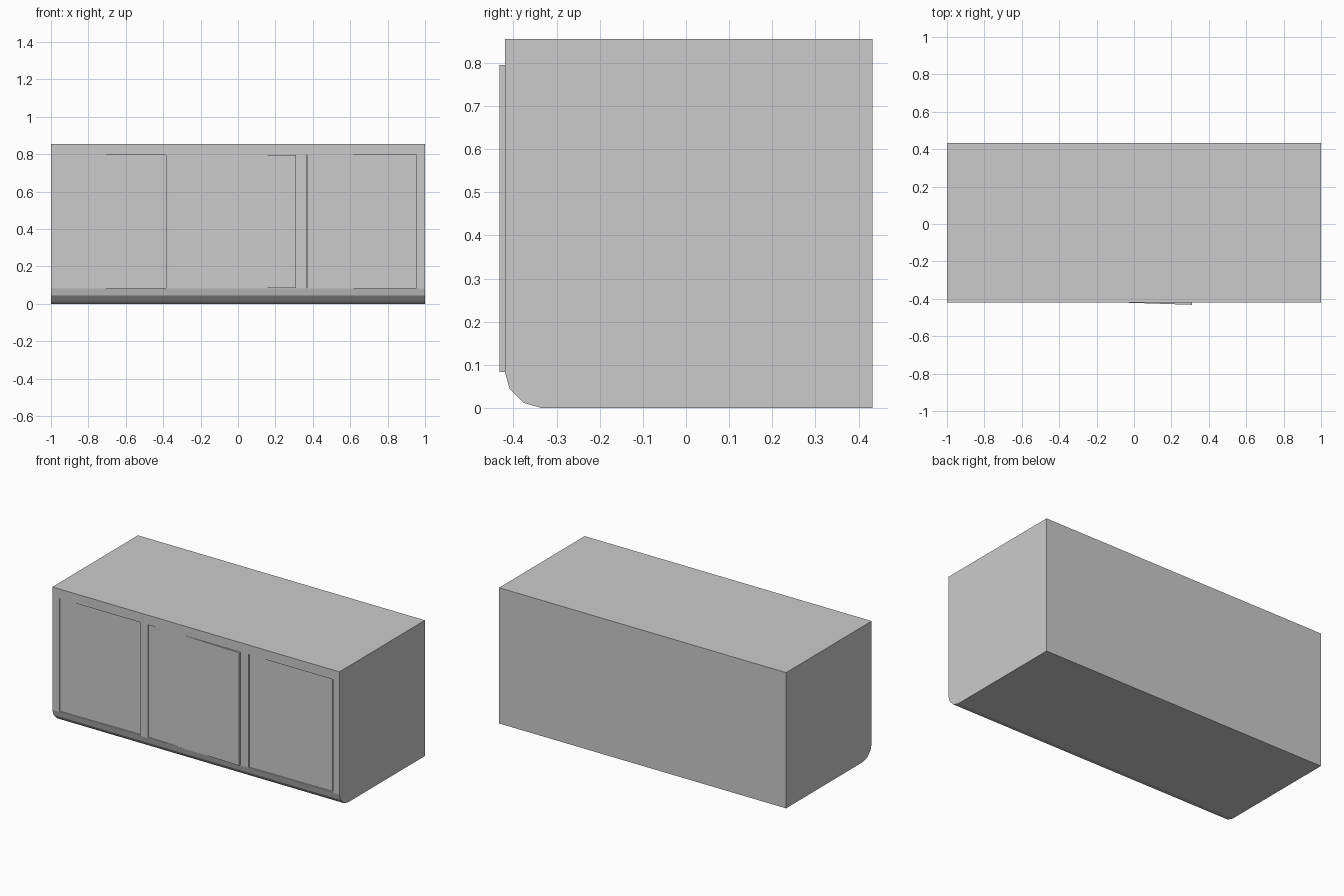
import bpy, bmesh

if "Cube" in bpy.data.objects:
    bpy.data.objects.remove(bpy.data.objects["Cube"])

FRONT, BACK = -0.419, 0.432
Z0, Z1 = 0.084, 0.795


def prism(bm, ring, axis, a, b):
    """Extrude a closed 2D ring along the x axis (ring = y,z) or z axis (ring = x,y)."""
    place = (lambda p, t: (t, p[0], p[1])) if axis == 'x' else (lambda p, t: (p[0], p[1], t))
    lo = [bm.verts.new(place(p, a)) for p in ring]
    hi = [bm.verts.new(place(p, b)) for p in ring]
    bm.faces.new(lo[::-1])
    bm.faces.new(hi)
    n = len(ring)
    for i in range(n):
        j = (i + 1) % n
        bm.faces.new((lo[i], lo[j], hi[j], hi[i]))


def make(name, parts):
    bm = bmesh.new()
    for p in parts:
        prism(bm, *p)
    bmesh.ops.recalc_face_normals(bm, faces=bm.faces[:])
    me = bpy.data.meshes.new(name)
    bm.to_mesh(me)
    bm.free()
    ob = bpy.data.objects.new(name, me)
    bpy.context.collection.objects.link(ob)
    return ob


# Cabinet body with a rounded lower front edge
profile = [(BACK, 0), (BACK, 0.855), (FRONT, 0.855), (FRONT, 0.081),
           (-0.409, 0.045), (-0.376, 0.012), (-0.335, 0)]
body = make("cabinet_body", [(profile, 'x', -1, 1)])

# Shallow openings for the three doors
openings = [(-0.95, -0.385), (-0.335, 0.31), (0.365, 0.955)]
cutter = make("opening_cutter", [
    ([(a, -0.5), (b, -0.5), (b, -0.40), (a, -0.40)], 'z', Z0, Z1) for a, b in openings])
cutter.hide_render = True
cutter.hide_viewport = True
cutter.display_type = 'WIRE'
cut = body.modifiers.new("openings", 'BOOLEAN')
cut.operation = 'DIFFERENCE'
cut.solver = 'EXACT'
cut.object = cutter

# Slightly slanted doors: left x, right x, left front y, right front y
doors = {
    "left_door": (-0.95, -0.385, -0.414, -0.407),
    "middle_door": (-0.335, 0.31, -0.411, -0.432),
    "right_door": (0.369, 0.945, -0.414, -0.407),
}
for name, (a, b, ya, yb) in doors.items():
    make(name, [([(a, ya), (b, yb), (b, -0.395), (a, -0.395)], 'z', Z0, Z1)])
